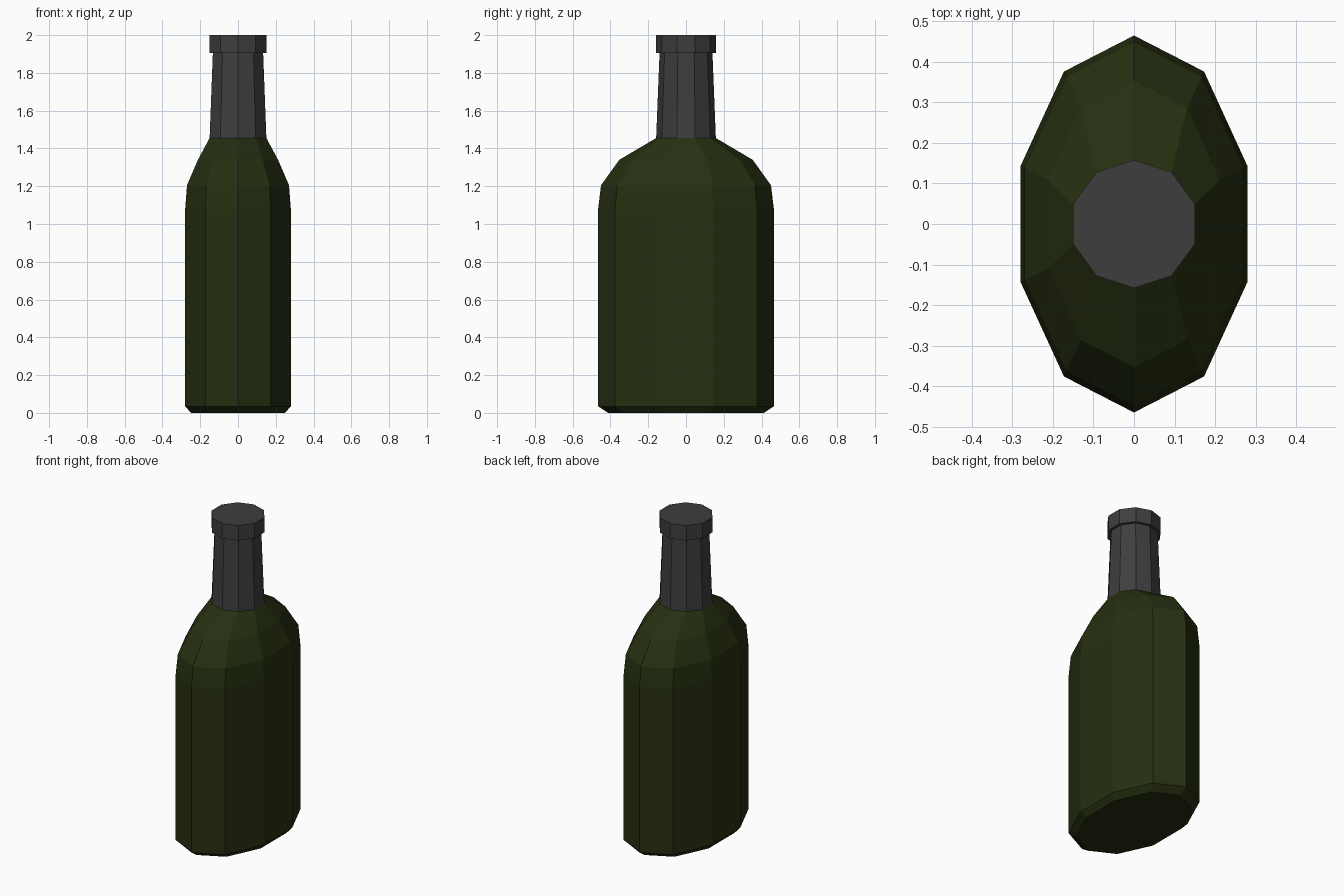
import bpy, bmesh, math

if "Cube" in bpy.data.objects:
    bpy.data.objects.remove(bpy.data.objects["Cube"])

SIDES = 10


def material(name, rgb):
    m = bpy.data.materials.new(name)
    m.diffuse_color = (*rgb, 1.0)
    m.use_nodes = True
    m.node_tree.nodes["Principled BSDF"].inputs["Base Color"].default_value = m.diffuse_color
    return m


def loft(name, rings, mat, cap_bottom=True, cap_top=True):
    """Stack of ten-sided elliptical rings (rx, ry, z), a point facing +y."""
    bm = bmesh.new()
    loops = []
    for rx, ry, z in rings:
        loops.append([bm.verts.new((rx * math.cos(a), ry * math.sin(a), z))
                      for a in (math.pi / 2 + math.tau * i / SIDES for i in range(SIDES))])
    for lo, hi in zip(loops, loops[1:]):
        for i in range(SIDES):
            j = (i + 1) % SIDES
            bm.faces.new((lo[i], lo[j], hi[j], hi[i]))
    if cap_bottom:
        bm.faces.new(loops[0][::-1])
    if cap_top:
        bm.faces.new(loops[-1])
    bm.normal_update()
    me = bpy.data.meshes.new(name)
    bm.to_mesh(me)
    bm.free()
    me.materials.append(mat)
    ob = bpy.data.objects.new(name, me)
    bpy.context.collection.objects.link(ob)
    return ob


green = material("dark green glass", (0.019, 0.029, 0.0055))
grey = material("charcoal foil", (0.048, 0.048, 0.048))

# Flattened bottle body with chamfered base and rounded shoulders
loft("bottle_body", [
    (0.262, 0.413, 0.0),
    (0.294, 0.465, 0.035),
    (0.294, 0.465, 1.08),
    (0.284, 0.450, 1.205),
    (0.223, 0.353, 1.34),
    (0.158, 0.158, 1.455),
], green, cap_top=False)

# Tapered neck and wider lip with flat top
loft("neck_and_lip", [
    (0.158, 0.158, 1.455),
    (0.140, 0.140, 1.905),
    (0.158, 0.158, 1.905),
    (0.158, 0.158, 2.0),
], grey, cap_bottom=False)
